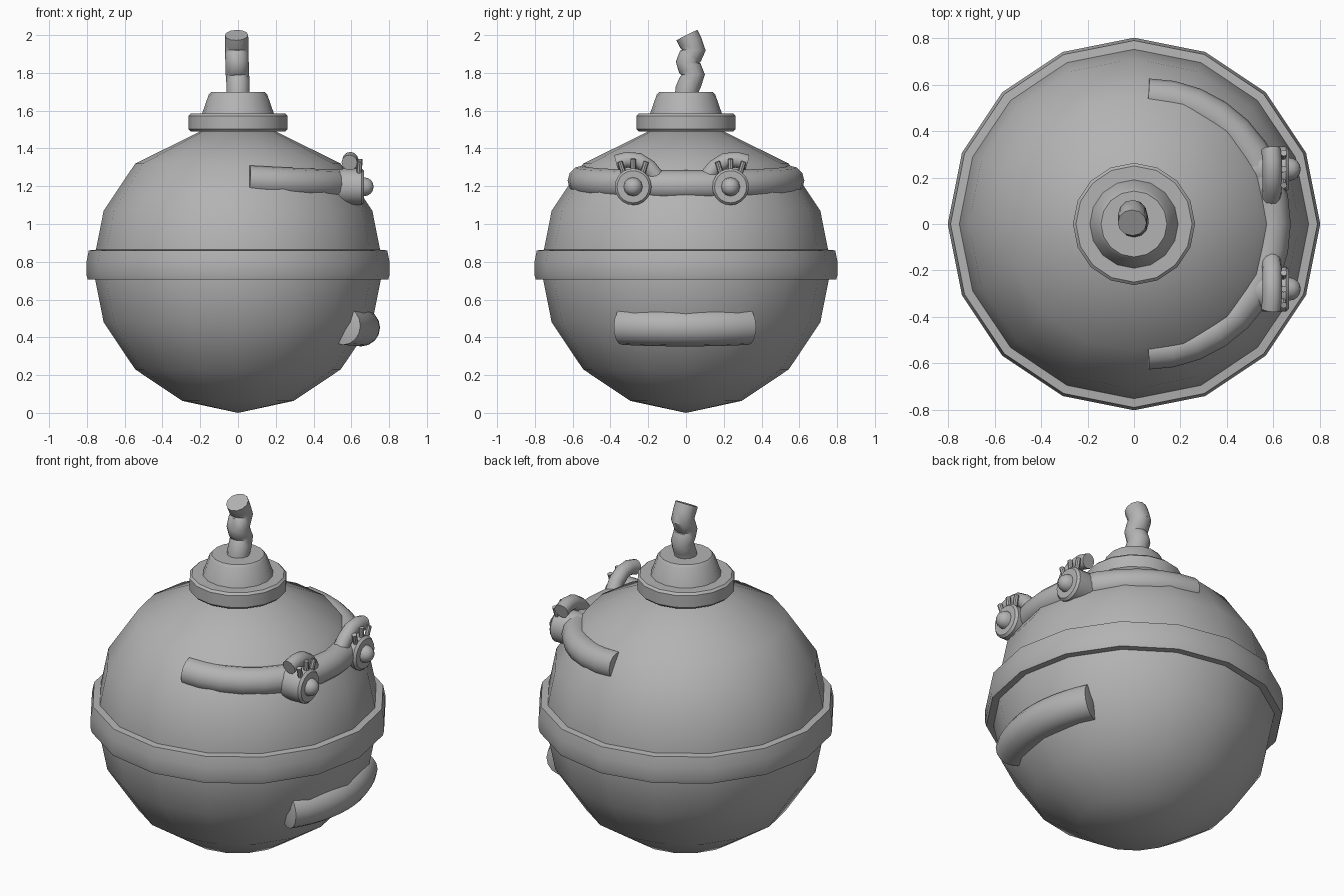
import bpy, bmesh, math
from mathutils import Vector

if "Cube" in bpy.data.objects:
    bpy.data.objects.remove(bpy.data.objects["Cube"])

grey = bpy.data.materials.new("plain grey")
grey.diffuse_color = (0.45, 0.45, 0.45, 1)
grey.use_nodes = True
grey.node_tree.nodes["Principled BSDF"].inputs["Base Color"].default_value = grey.diffuse_color


def finish(bm, name, angle=40):
    bmesh.ops.remove_doubles(bm, verts=bm.verts, dist=1e-5)
    bmesh.ops.recalc_face_normals(bm, faces=bm.faces)
    me = bpy.data.meshes.new(name)
    bm.to_mesh(me)
    bm.free()
    ob = bpy.data.objects.new(name, me)
    bpy.context.collection.objects.link(ob)
    me.materials.append(grey)
    bpy.ops.object.select_all(action='DESELECT')
    ob.select_set(True)
    bpy.context.view_layer.objects.active = ob
    bpy.ops.object.shade_smooth_by_angle(angle=math.radians(angle))
    return ob


def lathe(name, prof, n=16, origin=(0, 0, 0), axis='Z', closed=False, angle=40):
    """Spin (radius, height) points round z, or round x for the eyes."""
    bm = bmesh.new()
    o = Vector(origin)
    rings = []
    for r, h in prof:
        ring = []
        for i in range(n):
            a = 2 * math.pi * i / n
            c, s = r * math.cos(a), r * math.sin(a)
            ring.append(bm.verts.new(o + Vector((c, s, h) if axis == 'Z' else (h, c, s))))
        rings.append(ring)
    pairs = list(zip(rings, rings[1:])) + ([(rings[-1], rings[0])] if closed else [])
    for a, b in pairs:
        for i in range(n):
            j = (i + 1) % n
            bm.faces.new((a[i], a[j], b[j], b[i]))
    bmesh.ops.dissolve_degenerate(bm, edges=bm.edges, dist=1e-6)
    return finish(bm, name, angle)


def tube(name, pts, r, n=12, up=(0, 0, 1), bulge=0.0):
    """Sweep a circle along a path; bulge pushes the end caps outward."""
    bm = bmesh.new()
    pts = [Vector(p) for p in pts]
    rings, tans = [], []
    for k, p in enumerate(pts):
        t = (pts[min(k + 1, len(pts) - 1)] - pts[max(k - 1, 0)]).normalized()
        u = t.cross(Vector(up)).normalized()
        v = u.cross(t)
        tans.append(t)
        rings.append([bm.verts.new(p + r * (u * math.cos(2 * math.pi * i / n) + v * math.sin(2 * math.pi * i / n)))
                      for i in range(n)])
    for a, b in zip(rings, rings[1:]):
        for i in range(n):
            j = (i + 1) % n
            bm.faces.new((a[i], a[j], b[j], b[i]))
    for ring, p, t in ((rings[0], pts[0], -tans[0]), (rings[-1], pts[-1], tans[-1])):
        tip = bm.verts.new(p + t * bulge)
        for i in range(n):
            bm.faces.new((ring[i], ring[(i + 1) % n], tip))
    return finish(bm, name)


# Round body: 16 sided low-poly ball, slightly flattened near the neck
R, C = 0.77, 0.775
body = [(R * math.sin(k * math.pi / 8), C - R * math.cos(k * math.pi / 8)) for k in range(7)]
body[0] = (0, 0.0)
lathe("body", body + [(0.2, 1.49), (0, 1.5)], angle=60)

# Belt round the middle
lathe("belt", [(0.74, 0.705), (0.795, 0.705), (0.802, 0.73), (0.802, 0.80), (0.79, 0.86), (0.74, 0.865)],
      closed=True)

# Neck collar and cap
lathe("collar", [(0, 1.49), (0.25, 1.49), (0.263, 1.503), (0.263, 1.573), (0.25, 1.585), (0, 1.585)])
lathe("cap", [(0, 1.58), (0.19, 1.585), (0.155, 1.685), (0.142, 1.70), (0, 1.70)])

# Wavy fuse
tube("fuse", [(0, 0.003, 1.68), (0, 0.005, 1.71), (0, 0.022, 1.75), (-0.003, 0.038, 1.79),
              (-0.005, 0.02, 1.825), (-0.005, 0.008, 1.855), (-0.006, 0.024, 1.89),
              (-0.006, 0.042, 1.92), (-0.007, 0.025, 1.96), (-0.008, 0.005, 2.0)],
     0.062, up=(1, 0, 0))

# Strap across the face, sinking into the body at both ends
strap = []
for k in range(-8, 9):
    a = math.radians(k * 10.5)
    rad = 0.595 - 0.045 * (k / 8) ** 2
    strap.append((rad * math.cos(a), rad * math.sin(a), 1.205 + 0.025 * (k / 8) ** 2))
tube("strap", strap, 0.08)

# Eyes, brows and pegs; the pair is mirrored about y = -0.022
for side, label in ((-1, "left"), (1, "right")):
    def P(x, d, z):
        return (x, -0.022 + side * d, z)
    ec = P(0, 0.258, 1.197)
    lathe(label + "_eye", [(0, 0.5), (0.085, 0.5), (0.097, 0.56), (0.097, 0.655), (0.085, 0.668), (0, 0.668)],
          n=20, origin=ec, axis='X')
    dome = [(0.05 * math.cos(k * math.pi / 8), 0.668 + 0.05 * math.sin(k * math.pi / 8)) for k in range(5)]
    lathe(label + "_pupil", dome, n=12, origin=ec, axis='X')
    tube(label + "_brow", [P(0.59, 0.345, 1.325), P(0.595, 0.29, 1.34), P(0.595, 0.23, 1.335),
                           P(0.595, 0.175, 1.30), P(0.59, 0.135, 1.25)], 0.042, up=(1, 0, 0))
    for i in (-1, 0, 1):
        tube(label + "_peg", [P(0.64, 0.258 + i * 0.045, 1.25), P(0.645, 0.258 + i * 0.07, 1.345 - 0.015 * abs(i))],
             0.014, n=8, up=(1, 0, 0))

# Mouth: thick tube curved round the front
mouth = []
for k in range(-6, 7):
    y = -0.005 + k * 0.055
    mouth.append((math.sqrt(0.652 ** 2 - y * y), y, 0.452 + 0.008 * (k / 6) ** 2))
tube("mouth", mouth, 0.1, n=16, bulge=0.02)
